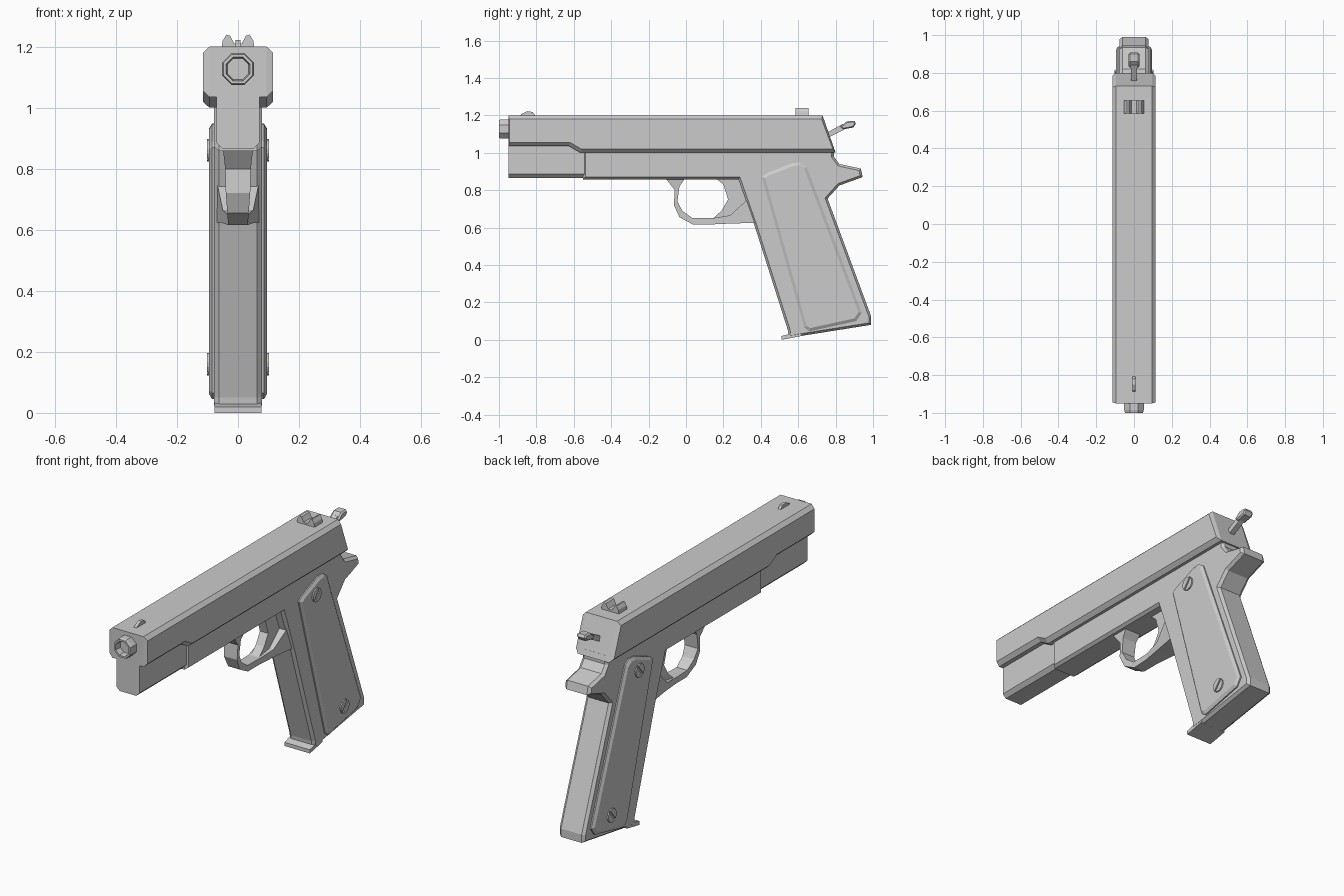
import bpy, bmesh, math
from mathutils import Vector

if "Cube" in bpy.data.objects:
    bpy.data.objects.remove(bpy.data.objects["Cube"])

grey = bpy.data.materials.new("plain_grey")
grey.diffuse_color = (0.6, 0.6, 0.6, 1)
grey.use_nodes = True
grey.node_tree.nodes["Principled BSDF"].inputs["Base Color"].default_value = grey.diffuse_color


def finish(name, bm):
    bmesh.ops.recalc_face_normals(bm, faces=bm.faces)
    mesh = bpy.data.meshes.new(name)
    bm.to_mesh(mesh)
    bm.free()
    mesh.materials.append(grey)
    obj = bpy.data.objects.new(name, mesh)
    bpy.context.collection.objects.link(obj)
    return obj


def loft(name, sections):
    """Join side profiles of (y, z) points placed at successive x positions."""
    bm = bmesh.new()
    rings = [[bm.verts.new((x, y, z)) for y, z in pts] for x, pts in sections]
    for a, b in zip(rings, rings[1:]):
        for i in range(len(a)):
            j = (i + 1) % len(a)
            bm.faces.new((a[i], a[j], b[j], b[i]))
    bm.faces.new(rings[0])
    bm.faces.new(rings[-1])
    return finish(name, bm)


def both(name, half):
    """Loft mirrored in x; half lists sections from the centre outwards."""
    return loft(name, [(-x, p) for x, p in reversed(half)] + half)


def inset(pts, d):
    """Move every edge of a profile inwards by d."""
    n = len(pts)
    area = sum(pts[i - 1][0] * pts[i][1] - pts[i][0] * pts[i - 1][1] for i in range(n))
    s = 1 if area > 0 else -1
    out = []
    for i in range(n):
        p, a, b = Vector(pts[i]), Vector(pts[i - 1]), Vector(pts[(i + 1) % n])
        e, f = (p - a).normalized(), (b - p).normalized()
        m, k = Vector((-e.y, e.x)) * s, Vector((-f.y, f.x)) * s
        out.append(tuple(p + (m + k) * d / (1 + m.dot(k))))
    return out


def circle(y, z, r, n, start=0.0, sweep=2 * math.pi):
    return [(y + r * math.cos(start + sweep * i / n),
             z + r * math.sin(start + sweep * i / n)) for i in range(n)]


# Slide with chamfered long edges
slide_core = [(-.95, 1.035), (-.95, 1.2), (.73, 1.2), (.80, 1.0), (-.565, 1.0), (-.625, 1.035)]
slide_side = [(-.945, 1.055), (-.945, 1.18), (.725, 1.18), (.785, 1.02), (-.56, 1.02), (-.62, 1.055)]
both("slide", [(.094, slide_core), (.115, slide_side)])

# Dust cover below the front of the slide
cover = [(-.95, .865), (-.95, 1.06), (-.5, 1.06), (-.5, .865)]
cover_side = [(-.95, .885), (-.95, 1.06), (-.5, 1.06), (-.5, .885)]
both("dust_cover", [(.05, cover), (.07, cover_side)])

# Frame with grip and rear tang
frame = [(-.55, 1.03), (-.55, .858), (.28, .858), (.365, .615), (.545, .05), (.55, .01),
         (.99, .08), (.99, .125), (.757, .755), (.82, .825), (.945, .87), (.935, .915),
         (.82, .94), (.79, .98), (.79, 1.03)]
both("frame", [(.062, frame), (.078, inset(frame, .012))])

# Lip at the front of the grip base
both("base_lip", [(.077, [(.51, 0), (.51, .02), (.548, .03), (.62, .05), (.62, .021), (.55, .007)])])

# Barrel tip with recessed bore
bm = bmesh.new()
rings = []
for y, r in ((-.9, .056), (-.985, .056), (-1, .052), (-1, .042), (-.965, .038)):
    rings.append([bm.verts.new((x, y, z)) for x, z in circle(0, 1.127, r, 8, math.pi / 8)])
for a, b in zip(rings, rings[1:]):
    for i in range(8):
        bm.faces.new((a[i - 1], a[i], b[i], b[i - 1]))
bm.faces.new(rings[0])
bm.faces.new(rings[-1])
finish("barrel", bm)

# Front sight blade
both("front_sight", [(.008, [(-.895, 1.19), (-.88, 1.207), (-.85, 1.222), (-.82, 1.218), (-.8, 1.19)])])

# Rear sight with a notch, shaped in the front plane
notch = [(-.054, 1.195), (-.05, 1.22), (-.038, 1.24), (-.026, 1.236), (-.012, 1.21)]
notch += [(-x, z) for x, z in reversed(notch)]
bm = bmesh.new()
ends = [[bm.verts.new((x, y, z)) for x, z in notch] for y in (.585, .655)]
for i in range(len(notch)):
    bm.faces.new((ends[0][i - 1], ends[0][i], ends[1][i], ends[1][i - 1]))
for end in ends:
    bm.faces.new(end)
finish("rear_sight", bm)

# Hammer stem and thumb piece
both("hammer_stem", [(.015, [(.74, 1.07), (.74, 1.10), (.84, 1.155), (.87, 1.14), (.83, 1.115)])])
thumb = [(.825, 1.14), (.86, 1.168), (.9, 1.17), (.908, 1.155), (.895, 1.135), (.84, 1.125)]
both("hammer_thumb", [(.02, thumb), (.028, inset(thumb, .006))])

# Trigger guard: outer y, outer z, inner y, inner z, half width
stations = [(-.115, .87, 0, .87, .05), (-.06, .80, -.035, .82, .042), (-.065, .72, -.046, .74, .04),
            (-.035, .655, -.02, .69, .035), (.04, .615, .035, .65, .032), (.14, .617, .14, .65, .035),
            (.25, .622, .235, .665, .05), (.375, .625, .34, .76, .07)]
bm = bmesh.new()
rings = [[bm.verts.new(v) for v in ((-w, a, b), (w, a, b), (w, c, d), (-w, c, d))]
         for a, b, c, d, w in stations]
for a, b in zip(rings, rings[1:]):
    for i in range(4):
        bm.faces.new((a[i - 1], a[i], b[i], b[i - 1]))
bm.faces.new(rings[0])
bm.faces.new(rings[-1])
finish("trigger_guard", bm)

# Trigger
both("trigger", [(.025, [(.15, .87), (.2, .83), (.225, .75), (.19, .69), (.14, .645),
                         (.22, .64), (.34, .72), (.32, .87)])])

# Grip panels and slotted screws on both sides
panel = [(.405, .87), (.43, .89), (.57, .945), (.61, .948), (.645, .925),
         (.94, .145), (.91, .10), (.66, .045), (.632, .065)]
for side, label in ((1, "right"), (-1, "left")):
    loft(label + "_grip_panel", [(side * .07, panel), (side * .085, panel),
                                 (side * .095, inset(panel, .016))])
    for place, y, z in (("upper", .54, .86), ("lower", .78, .16)):
        name = label + "_" + place + "_screw"
        loft(name, [(side * x, circle(y, z, .037, 12)) for x in (.08, .097)])
        for k in (0, 1):
            # Half discs leave the slot between them
            turn = .9 + k * math.pi
            half = circle(y, z, .037, 7, turn + .14, (math.pi - .28) * 7 / 6)
            loft(name + "_half_%d" % (k + 1), [(side * .095, half), (side * .102, half)])
